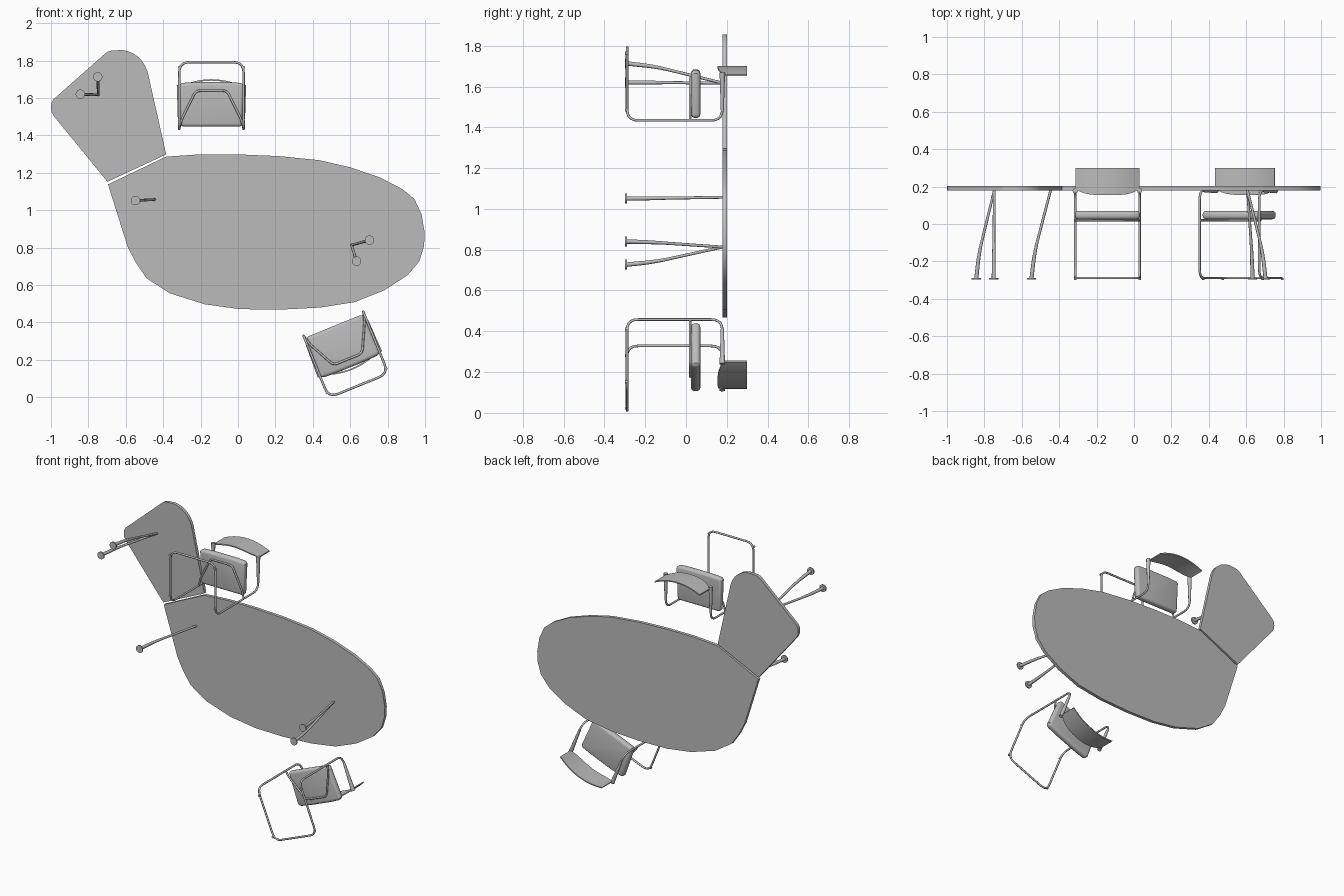
import bpy, bmesh, math
from mathutils import Vector

if "Cube" in bpy.data.objects:
    bpy.data.objects.remove(bpy.data.objects["Cube"])

GREY = bpy.data.materials.new("plain grey")
GREY.diffuse_color = (0.5, 0.5, 0.5, 1)
GREY.use_nodes = True
GREY.node_tree.nodes["Principled BSDF"].inputs["Base Color"].default_value = GREY.diffuse_color


def finish(name, bm, bevel=0):
    """Turn a bmesh into a named, shaded object."""
    bmesh.ops.recalc_face_normals(bm, faces=bm.faces)
    me = bpy.data.meshes.new(name)
    bm.to_mesh(me)
    bm.free()
    me.materials.append(GREY)
    ob = bpy.data.objects.new(name, me)
    bpy.context.collection.objects.link(ob)
    bpy.ops.object.select_all(action='DESELECT')
    ob.select_set(True)
    bpy.context.view_layer.objects.active = ob
    if bevel:
        m = ob.modifiers.new("soft edge", 'BEVEL')
        m.width, m.segments, m.limit_method = bevel, 4, 'ANGLE'
        bpy.ops.object.modifier_apply(modifier=m.name)
    bpy.ops.object.shade_smooth_by_angle(angle=math.radians(40))
    return ob


def fillet(points, radius, steps=5):
    """Round the inner corners of a polyline."""
    pts = [Vector(p) for p in points]
    out = [pts[0]]
    for a, b, c in zip(pts, pts[1:], pts[2:]):
        r = min(radius, (a - b).length * 0.49, (c - b).length * 0.49)
        p, q = b + (a - b).normalized() * r, b + (c - b).normalized() * r
        for i in range(steps + 1):
            t = i / steps
            out.append(p * (1 - t) ** 2 + b * 2 * t * (1 - t) + q * t * t)
    return out + [pts[-1]]


def tube(name, pts, r0, r1=None, sides=10):
    """Sweep a round section along a path, tapering from r0 to r1."""
    r1 = r0 if r1 is None else r1
    pts = [Vector(p) for p in pts]
    bm, rings, n = bmesh.new(), [], None
    for i, p in enumerate(pts):
        t = (pts[min(i + 1, len(pts) - 1)] - pts[max(i - 1, 0)]).normalized()
        n = t.orthogonal() if n is None else n - t * n.dot(t)
        n.normalize()
        b = t.cross(n)
        r = r0 + (r1 - r0) * i / (len(pts) - 1)
        rings.append([bm.verts.new(p + (n * math.cos(a) + b * math.sin(a)) * r)
                      for a in (2 * math.pi * k / sides for k in range(sides))])
    for u, v in zip(rings, rings[1:]):
        for k in range(sides):
            bm.faces.new((u[k], u[k - 1], v[k - 1], v[k]))
    bm.faces.new(rings[0])
    bm.faces.new(rings[-1])
    return finish(name, bm)


def slab(name, outline, y0, y1, bevel=0):
    """Extrude an x-z outline between two y levels."""
    bm = bmesh.new()
    face = bm.faces.new([bm.verts.new((x, y0, z)) for x, z in outline])
    new = bmesh.ops.extrude_face_region(bm, geom=[face])["geom"]
    bmesh.ops.translate(bm, vec=(0, y1 - y0, 0),
                        verts=[v for v in new if isinstance(v, bmesh.types.BMVert)])
    return finish(name, bm, bevel)


# Table top: main leaf and angled side leaf
slab("main_table_top", [
    (-0.695, 1.138), (-0.385, 1.286), (-0.205, 1.298), (0, 1.298), (0.22, 1.289),
    (0.435, 1.267), (0.596, 1.23), (0.757, 1.176), (0.88, 1.112), (0.944, 1.059),
    (0.981, 0.979), (0.998, 0.88), (0.995, 0.81), (0.97, 0.727), (0.906, 0.652),
    (0.783, 0.572), (0.623, 0.508), (0.436, 0.479), (0.222, 0.468), (0.008, 0.471),
    (-0.179, 0.497), (-0.366, 0.556), (-0.489, 0.636), (-0.548, 0.722),
    (-0.591, 0.807)], 0.18, 0.202)
slab("side_table_top", [
    (-0.698, 1.152), (-0.985, 1.503), (-0.997, 1.525), (-1.0, 1.55), (-0.997, 1.575),
    (-0.985, 1.594), (-0.714, 1.834), (-0.697, 1.847), (-0.676, 1.853),
    (-0.623, 1.856), (-0.593, 1.851), (-0.564, 1.84), (-0.539, 1.823),
    (-0.516, 1.802), (-0.498, 1.775), (-0.484, 1.743), (-0.384, 1.298)], 0.18, 0.202)

# Splayed table legs with round feet: (top x, z), (foot x, z)
for (tx, tz), (fx, fz) in [((-0.747, 1.617), (-0.75, 1.713)),
                           ((-0.747, 1.617), (-0.843, 1.62)),
                           ((-0.446, 1.057), (-0.548, 1.051)),
                           ((0.607, 0.813), (0.703, 0.84)),
                           ((0.607, 0.813), (0.634, 0.727))]:
    def at(f, y):
        return (tx + (fx - tx) * f, y, tz + (fz - tz) * f)
    tube("table_leg", fillet([at(0, 0.18), at(0.84, -0.15), at(1, -0.29)], 0.12),
         0.007, 0.011)
    tube("table_foot", [at(1, -0.298), at(1, -0.289)], 0.025, sides=20)


def chair(ox, oz, turn):
    """Chair with its front edge centred on (ox, oz), height along y."""
    c, s = math.cos(turn), math.sin(turn)

    def P(u, d, h):
        return Vector((ox + u * c - d * s, h, oz + u * s + d * c))

    W, FLOOR, ARM, BACK = 0.172, -0.289, 0.178, 0.357
    # Continuous bent frame: arm, upright, floor loop, upright, arm
    half = [(W, 0.2, ARM), (W, 0, ARM), (W, 0, FLOOR), (W, BACK, FLOOR)]
    loop = half + [(-u, d, h) for u, d, h in reversed(half)]
    tube("chair_frame", fillet([P(*p) for p in loop], 0.055), 0.0065)
    # Arm rests thickening toward the back, and floor glides
    for side in (-W, W):
        tube("arm_rest", [P(side, 0.05, ARM), P(side, 0.15, ARM), P(side, 0.235, ARM)],
             0.008, 0.014, 12)
        for d in (0.05, 0.33):
            tube("floor_glide", [P(side, d, -0.3), P(side, d, FLOOR)], 0.007)
    # Bent bar carrying the seat
    bar = [(W, 0, 0.02), (0.16, 0.05, 0.02), (0.083, 0.205, 0.02)]
    bar += [(-u, d, h) for u, d, h in reversed(bar)]
    tube("seat_bar", fillet([P(*p) for p in bar], 0.025), 0.006)
    # Padded seat with a slightly bowed rear edge
    edge = [(-0.164, 0.012), (0.164, 0.012), (0.174, 0.23), (0.166, 0.246),
            (0.08, 0.25), (-0.08, 0.25), (-0.166, 0.246), (-0.174, 0.23)]
    slab("seat", [(P(u, d, 0).x, P(u, d, 0).z) for u, d in edge], 0.025, 0.07, 0.018)
    # Curved back rest with a dipped lower edge
    bm, N, rows = bmesh.new(), 20, []
    for i in range(N + 1):
        t = 2 * i / N - 1
        d = 0.262 - 0.04 * t * t
        low = 0.155 + 0.035 * t ** 4
        rows.append([bm.verts.new(P(W * t, d + e, h)) for e, h in
                     ((-0.004, low), (0.004, low), (0.004, 0.3), (-0.004, 0.3))])
    for a, b in zip(rows, rows[1:]):
        for k in range(4):
            bm.faces.new((a[k], a[k - 1], b[k - 1], b[k]))
    bm.faces.new(rows[0])
    bm.faces.new(rows[-1])
    finish("back_rest", bm)


chair(-0.142, 1.434, 0)
chair(0.51, 0.393, math.radians(202.1))
